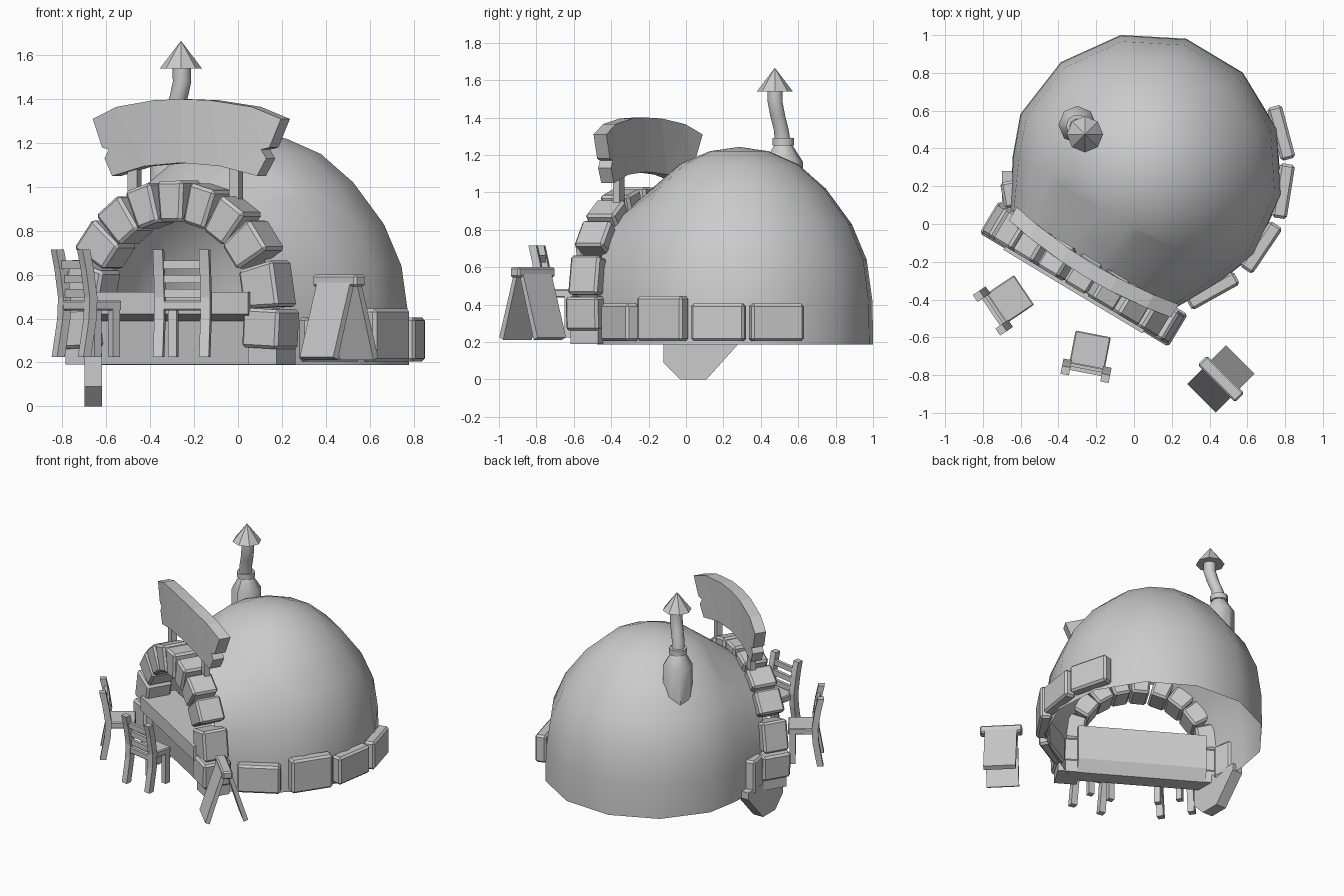
import bpy, bmesh, random
from math import pi, sin, cos, atan2, radians
from mathutils import Matrix, Vector

if "Cube" in bpy.data.objects:
    bpy.data.objects.remove(bpy.data.objects["Cube"])

random.seed(4)
BASE = 0.188
T, R = Matrix.Translation, Matrix.Rotation
# hut frame: dome centre, turned so that local -y is the entrance
HUT = T((0.063, 0.285, 0)) @ R(radians(-31), 4, 'Z')


def finish(name, bm, matrix=Matrix(), smooth=None):
    bmesh.ops.recalc_face_normals(bm, faces=bm.faces)
    me = bpy.data.meshes.new(name)
    bm.to_mesh(me)
    bm.free()
    me.transform(matrix)
    ob = bpy.data.objects.new(name, me)
    bpy.context.collection.objects.link(ob)
    if smooth:
        bpy.ops.object.select_all(action='DESELECT')
        ob.select_set(True)
        bpy.context.view_layer.objects.active = ob
        bpy.ops.object.shade_smooth_by_angle(angle=radians(smooth))
    return ob


def box(name, size, matrix, bevel=0, taper=1):
    """Box centred on the matrix; taper scales x at the lower end."""
    bm = bmesh.new()
    bmesh.ops.create_cube(bm, size=1)
    for v in bm.verts:
        v.co = Vector(v.co[i] * size[i] for i in range(3))
        if v.co.z < 0:
            v.co.x *= taper
    if bevel:
        bmesh.ops.bevel(bm, geom=bm.edges[:], offset=bevel, segments=1, affect='EDGES')
    return finish(name, bm, matrix)


def prism(name, pts, depth, matrix, bend=0):
    """Polygon in the xz plane, extruded along y; bend pushes the x ends towards +y."""
    bm = bmesh.new()
    f = bm.faces.new([bm.verts.new((x, -depth / 2, z)) for x, z in pts])
    g = bmesh.ops.extrude_face_region(bm, geom=[f])
    bmesh.ops.translate(bm, vec=(0, depth, 0),
                        verts=[e for e in g['geom'] if isinstance(e, bmesh.types.BMVert)])
    if bend:
        bmesh.ops.triangulate(bm, faces=[f for f in bm.faces if len(f.verts) > 4])
        for v in bm.verts:
            v.co.y += bend * v.co.x ** 2
    return finish(name, bm, matrix)


def tube(name, rings, sides, smooth=40):
    """Loft of horizontal rings (x, y, z, radius) with capped ends."""
    bm = bmesh.new()
    loops = [[bm.verts.new((x + r * cos(2 * pi * i / sides), y + r * sin(2 * pi * i / sides), z))
              for i in range(sides)] for x, y, z, r in rings]
    for a, b in zip(loops, loops[1:]):
        for i in range(sides):
            j = (i + 1) % sides
            bm.faces.new((a[i], a[j], b[j], b[i]))
    bm.faces.new(loops[0])
    bm.faces.new(loops[-1])
    return finish(name, bm, smooth=smooth)


# dome shell, cut at the front and drawn out into an arched hood
SIDES, CUT, FRONT, SPRING, HOOD = 13, -0.30, -0.60, 0.46, 0.48
profile = [(0.728, BASE), (0.724, 0.42), (0.693, 0.64), (0.612, 0.83), (0.47, 1.02),
           (0.32, 1.15), (0.16, 1.22)]
bm = bmesh.new()
loops = [[bm.verts.new((r * cos(pi / 2 + 2 * pi * (i + 0.5) / SIDES),
                        r * sin(pi / 2 + 2 * pi * (i + 0.5) / SIDES), z))
          for i in range(SIDES)] for r, z in profile]
top = bm.verts.new((0, 0, 1.243))
for i in range(SIDES):
    j = (i + 1) % SIDES
    for a, b in zip(loops, loops[1:]):
        bm.faces.new((a[i], a[j], b[j], b[i]))
    bm.faces.new((loops[-1][i], loops[-1][j], top))
res = bmesh.ops.bisect_plane(bm, geom=bm.verts[:] + bm.edges[:] + bm.faces[:], dist=1e-5,
                             plane_co=(0, CUT, 0), plane_no=(0, -1, 0), clear_outer=True)
rim = [e for e in res['geom_cut'] if isinstance(e, bmesh.types.BMEdge)]
for t in (0.55, 1):
    new = bmesh.ops.extrude_edge_only(bm, edges=rim)['geom']
    rim = [e for e in new if isinstance(e, bmesh.types.BMEdge)]
    for v in [e for e in new if isinstance(e, bmesh.types.BMVert)]:
        x, z = v.co.x, v.co.z
        a = atan2((z - SPRING) / 0.70, x / 0.65)
        if z > SPRING:
            goal = Vector((HOOD * cos(a), FRONT, SPRING + HOOD * sin(a)))
        else:
            goal = Vector((HOOD if x > 0 else -HOOD, FRONT, z))
        v.co = v.co.lerp(goal, t)
finish("dome_shell", bm, HUT, smooth=50)

# arch stones, both sides
for angle, width in ((90, 0.14), (72, 0.14), (54, 0.155), (35, 0.17), (10.5, 0.215)):
    for side in ((1,) if angle == 90 else (1, -1)):
        a = radians(angle)
        m = (T((side * 0.475 * cos(a), -0.64, SPRING + 0.475 * sin(a)))
             @ R(side * (pi / 2 - a) + random.uniform(-.04, .04), 4, 'Y'))
        box("arch_stone", (width, 0.18, 0.185), HUT @ m, 0.014, 0.82)
for side in (1, -1):
    box("arch_foot_stone", (0.19, 0.20, 0.18),
        HUT @ T((side * 0.485, -0.64, 0.355)) @ R(side * 0.05, 4, 'Y'), 0.014)
    box("arch_footing", (0.15, 0.17, 0.09), HUT @ T((side * 0.485, -0.63, 0.235)))

# serving counter, one profile swept across the opening
prism("counter", [(-0.50, 0.52), (-0.75, 0.52), (-0.75, 0.42), (-0.69, 0.39),
                  (-0.66, 0.19), (-0.55, 0.19), (-0.50, 0.27)], 0.86,
      HUT @ R(pi / 2, 4, 'Z') @ Matrix.Diagonal((1, 1, 1, 1)))

# sign board over the arch, on two posts
half = [(0.15, 1.395), (0.36, 1.365), (0.50, 1.31), (0.445, 1.18), (0.405, 1.17),
        (0.43, 1.13), (0.385, 1.05), (0.2, 1.095)]
outline = [(0, 1.40)] + half + [(0, 1.11)] + [(-x, z) for x, z in reversed(half)]
prism("sign_board", outline, 0.08, HUT @ T((0.015, -0.61, 0)), bend=0.2)
for side in (1, -1):
    box("sign_post", (0.05, 0.04, 0.24), HUT @ T((side * 0.27, -0.59, 0.99)))

# foundation stones round the right side and one on the left
for deg, r, length, h in ((15, 0.745, 0.29, 0.20), (-9, 0.74, 0.29, 0.20),
                          (-34, 0.74, 0.29, 0.24), (-61, 0.735, 0.29, 0.20),
                          (190.5, 0.73, 0.14, 0.24)):
    a = radians(deg)
    box("foundation_stone", (0.08, length, h),
        T((0.06 + r * cos(a), 0.29 + r * sin(a), 0.205 + h / 2)) @ R(a, 4, 'Z'), 0.014)

# tapered block below the left wall
prism("left_footing", [(-0.12, 0.24), (0.28, 0.24), (0.28, 0.19), (0.11, 0.0),
                       (-0.03, 0.0), (-0.12, 0.09)], 0.08,
      T((-0.66, 0, 0)) @ R(pi / 2, 4, 'Z'))

# chimney
tube("chimney_base", [(-0.30, 0.525, 0.86, 0.10), (-0.30, 0.525, 1.165, 0.10),
                      (-0.30, 0.52, 1.25, 0.05)], 8)
tube("chimney_collar", [(-0.30, 0.52, 1.25, 0.06), (-0.30, 0.52, 1.29, 0.06)], 10)
tube("chimney_pipe", [(-0.30, 0.52, 1.24, 0.045), (-0.295, 0.51, 1.33, 0.042),
                      (-0.27, 0.49, 1.41, 0.042), (-0.255, 0.477, 1.48, 0.042),
                      (-0.258, 0.475, 1.56, 0.042)], 10)
tube("chimney_cap", [(-0.26, 0.475, 1.54, 0.096), (-0.26, 0.475, 1.665, 0.001)], 8, None)


# chairs: local +x is forward, origin on the seat centre at foot height
def chair(x, y, deg):
    m = T((x, y, 0.225)) @ R(radians(deg), 4, 'Z')
    box("chair_seat", (0.20, 0.19, 0.045), m @ T((0, 0, 0.235)), 0.006)
    bow = [(-0.135, 0), (-0.105, 0.17), (-0.10, 0.27), (-0.12, 0.40), (-0.14, 0.49)]
    for s in (1, -1):
        prism("chair_back_post", bow + [(px + 0.042, pz) for px, pz in reversed(bow)],
              0.045, m @ T((0, s * 0.107, 0)))
        box("chair_front_leg", (0.04, 0.04, 0.22), m @ T((0.07, s * 0.075, 0.11)))
    for px, pz in ((-0.10, 0.42), (-0.085, 0.355), (-0.08, 0.29)):
        box("chair_slat", (0.022, 0.19, 0.038), m @ T((px, 0, pz)))


chair(-0.665, -0.405, 34)
chair(-0.235, -0.68, 79)

# folding pavement board
A = T((0.46, -0.82, 0)) @ R(radians(-45), 4, 'Z')
for s in (1, -1):
    prism("folding_board", [(s * 0.005, 0.57), (s * 0.03, 0.58), (s * 0.145, 0.225),
                            (s * 0.115, 0.212)], 0.215, A @ R(pi / 2, 4, 'Z'))
box("folding_board_ridge", (0.28, 0.07, 0.055), A @ T((0, 0, 0.573)), 0.01)
